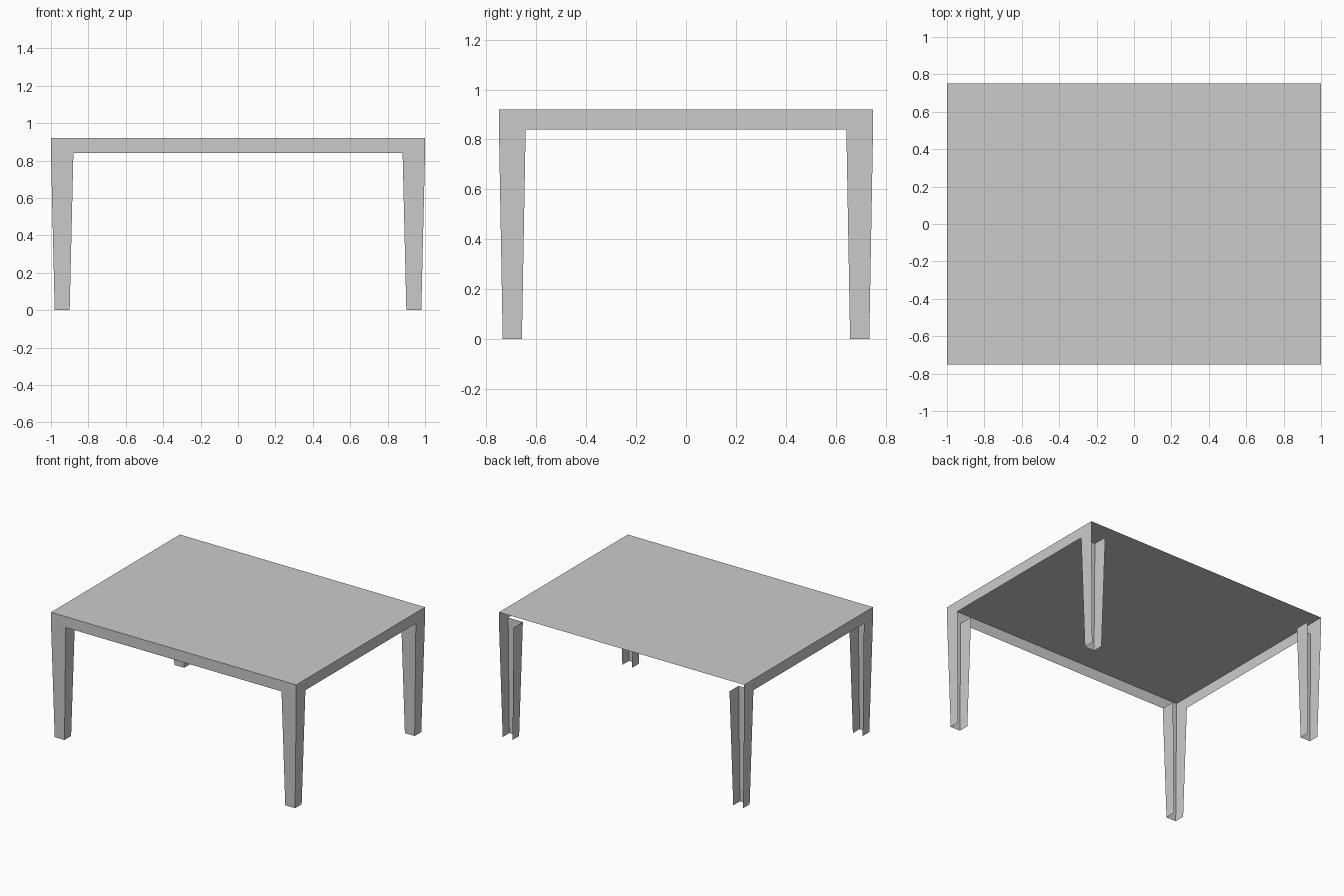
import bpy

if "Cube" in bpy.data.objects:
    bpy.data.objects.remove(bpy.data.objects["Cube"])

HX, HY = 1.0, 0.75            # half size of the top
Z_TOP, Z_APRON = 0.92, 0.84   # top surface and apron lower edge


def sheet(name, verts, faces, mirror=True):
    """Open thin-sheet part, optionally mirrored across x = 0."""
    me = bpy.data.meshes.new(name)
    me.from_pydata(verts, [], faces)
    me.update()
    ob = bpy.data.objects.new(name, me)
    bpy.context.collection.objects.link(ob)
    if mirror:
        ob.modifiers.new("Mirror", 'MIRROR').use_mirror_merge = False
    return ob


def ring(x0, x1, y0, y1, z):
    """Open channel section: back inner, front inner, front outer, back outer."""
    return [(x0, y1, z), (x0, y0, z), (x1, y0, z), (x1, y1, z)]


def leg(name, top_y, foot_y):
    """Tapered three-sided leg, open at the back and at both ends."""
    verts = ring(0.88, HX, *top_y, Z_APRON) + ring(0.90, 0.98, *foot_y, 0)
    sheet(name, verts, [(i, i + 4, i + 5, i + 1) for i in range(3)])


# Table top
sheet("tabletop", [(-HX, -HY, Z_TOP), (HX, -HY, Z_TOP), (HX, HY, Z_TOP), (-HX, HY, Z_TOP)],
      [(0, 1, 2, 3)], mirror=False)

# Aprons: front and both sides, the back is open
sheet("front_apron", [(-HX, -HY, Z_APRON), (HX, -HY, Z_APRON), (HX, -HY, Z_TOP), (-HX, -HY, Z_TOP)],
      [(0, 1, 2, 3)], mirror=False)
sheet("side_aprons", [(HX, -HY, Z_APRON), (HX, HY, Z_APRON), (HX, HY, Z_TOP), (HX, -HY, Z_TOP)],
      [(0, 1, 2, 3)])

# Legs
leg("front_legs", (-HY, -0.643), (-0.735, -0.658))
leg("back_legs", (0.643, HY), (0.658, 0.735))
